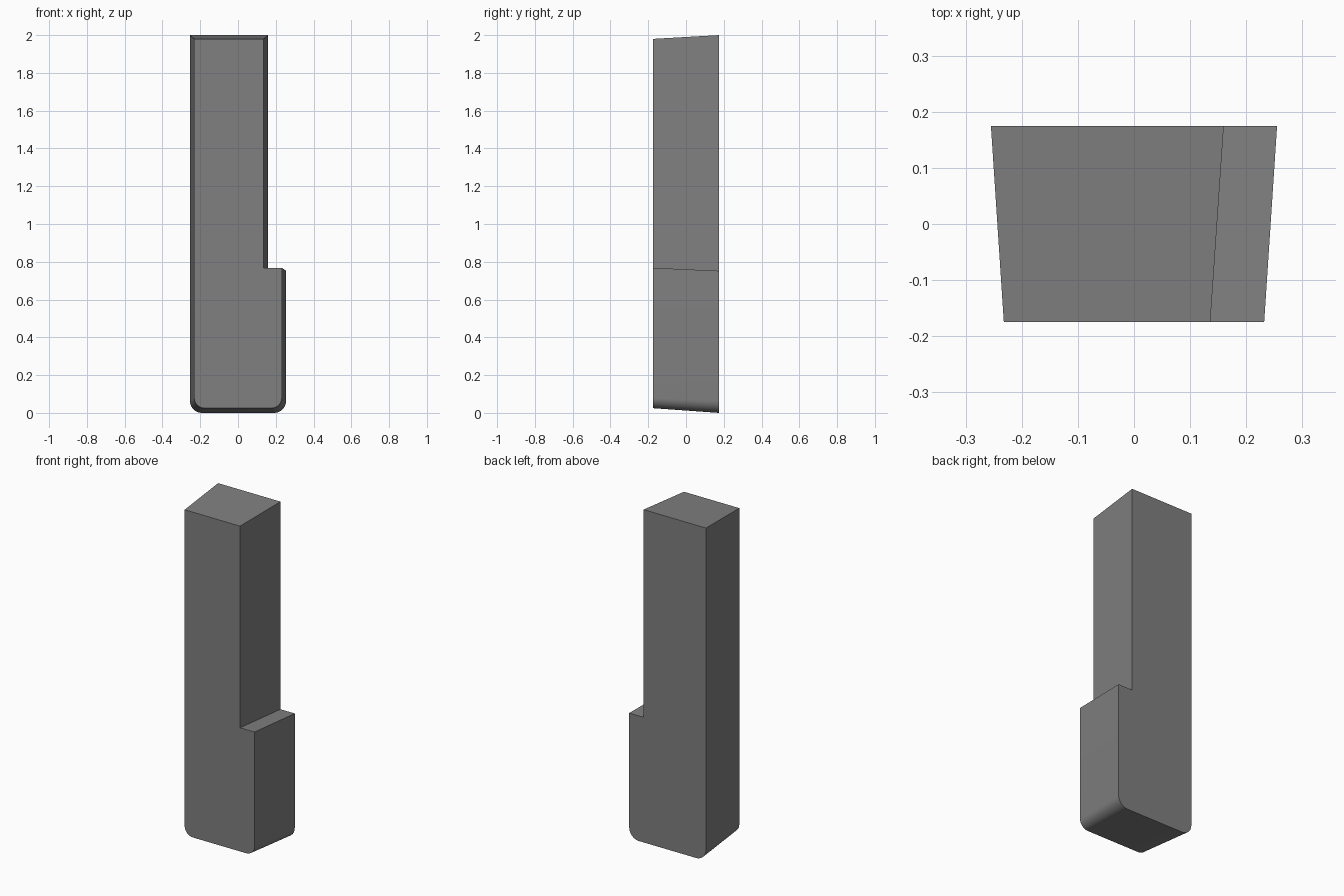
import bpy, bmesh, math

if "Cube" in bpy.data.objects:
    bpy.data.objects.remove(bpy.data.objects["Cube"])

DEPTH = 0.175   # half depth along y
SEGMENTS = 10   # steps per rounded corner


def arc(cx, cz, r, start):
    """Quarter circle, counter-clockwise from the start angle in degrees."""
    return [(cx + r * math.cos(math.radians(start + 90 * i / SEGMENTS)),
             cz + r * math.sin(math.radians(start + 90 * i / SEGMENTS)))
            for i in range(SEGMENTS + 1)]


def outline(half, notch_x, shelf, top, bottom, r):
    """L-shaped outline in x and z with two rounded lower corners."""
    return (arc(-half + r, bottom + r, r, 180) + arc(half - r, bottom + r, r, 270)
            + [(half, shelf), (notch_x, shelf), (notch_x, top), (-half, top)])


# Tapered key body: smaller outline in front, larger one behind
front = outline(0.232, 0.136, 0.768, 1.98, 0.025, 0.055)
back = outline(0.255, 0.16, 0.752, 2.0, 0.0, 0.065)

bm = bmesh.new()
fv = [bm.verts.new((x, -DEPTH, z)) for x, z in front]
bv = [bm.verts.new((x, DEPTH, z)) for x, z in back]
bm.faces.new(fv)
bm.faces.new(bv[::-1])
n = len(fv)
for i in range(n):
    j = (i + 1) % n
    bm.faces.new((fv[j], fv[i], bv[i], bv[j]))
bmesh.ops.recalc_face_normals(bm, faces=bm.faces)

mesh = bpy.data.meshes.new("key_body")
bm.to_mesh(mesh)
bm.free()

# Plain grey colour
grey = bpy.data.materials.new("mid grey")
grey.diffuse_color = (0.216, 0.216, 0.216, 1.0)
grey.use_nodes = True
grey.node_tree.nodes["Principled BSDF"].inputs["Base Color"].default_value = grey.diffuse_color
mesh.materials.append(grey)

body = bpy.data.objects.new("key_body", mesh)
bpy.context.collection.objects.link(body)

# Smooth rounded corners, sharp edges elsewhere
bpy.context.view_layer.objects.active = body
body.select_set(True)
bpy.ops.object.shade_smooth_by_angle(angle=math.radians(30))
